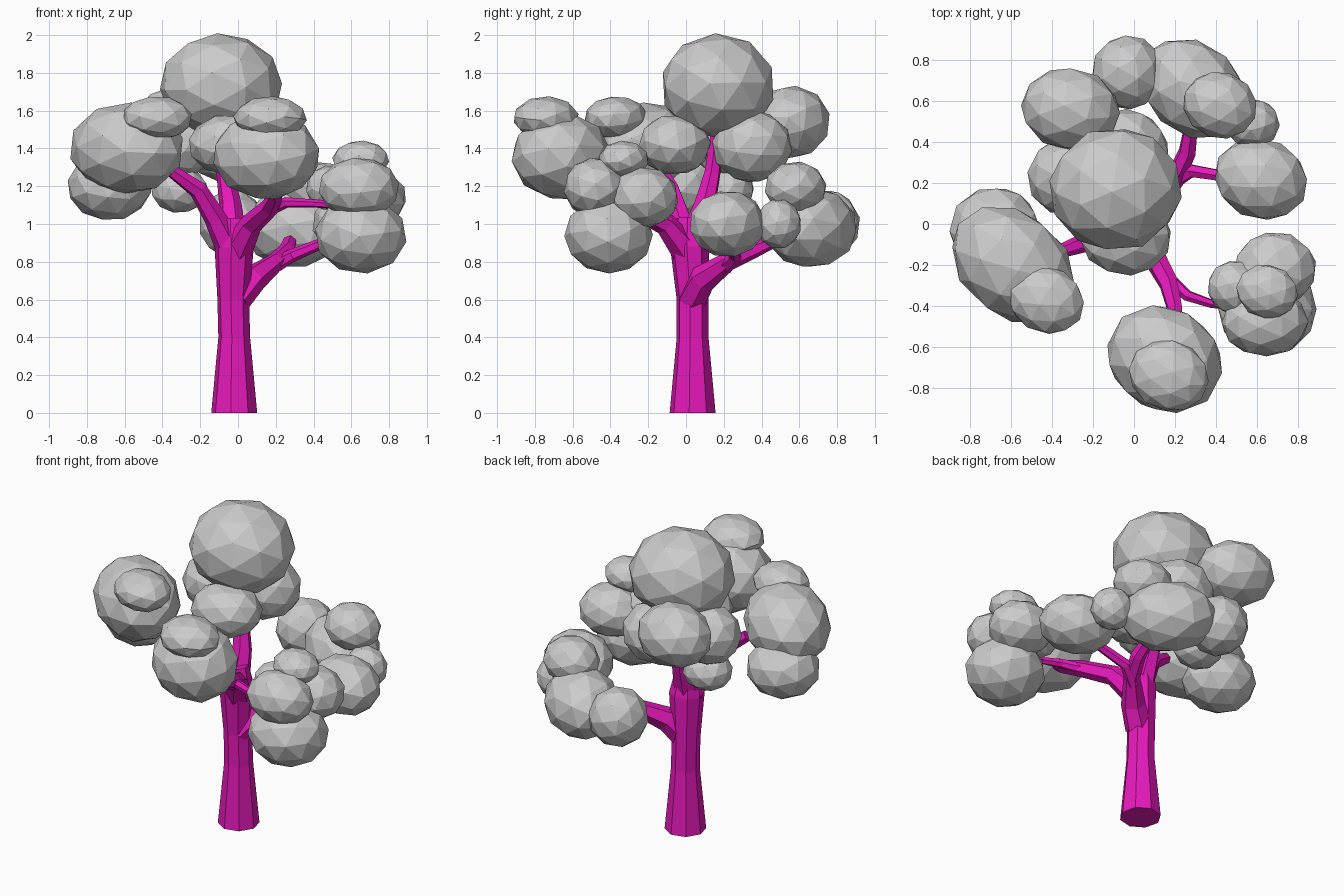
import bpy, bmesh, math, random
from mathutils import Vector, Euler, Matrix

random.seed(4)
bark = bpy.data.materials.new("bark")
bark.diffuse_color = (0.8, 0.01, 0.5, 1)


def finish(bm, name, mat=None):
    bmesh.ops.recalc_face_normals(bm, faces=bm.faces)
    mesh = bpy.data.meshes.new(name)
    bm.to_mesh(mesh)
    bm.free()
    obj = bpy.data.objects.new(name, mesh)
    bpy.context.collection.objects.link(obj)
    if mat:
        mesh.materials.append(mat)
    return obj


def limb(name, points, sides=6):
    """Tapered faceted tube through (x, y, z, radius) points."""
    bm = bmesh.new()
    pos = [Vector(p[:3]) for p in points]
    rings = []
    for i, p in enumerate(points):
        d = (pos[min(i + 1, len(pos) - 1)] - pos[max(i - 1, 0)]).normalized()
        if i == 0 and p[2] == 0:
            d = Vector((0, 0, 1))          # flat foot on the ground
        u = d.cross(Vector((0.15, 1, 0.1))).normalized()
        if abs(d.y) > 0.8:
            u = d.cross(Vector((0, 0, 1))).normalized()
            u = -u if u.x * d.y < 0 else u
        v = d.cross(u)
        if rings:                          # keep ring orientation consistent
            u = (last_u - d * last_u.dot(d)).normalized()
            v = d.cross(u)
        last_u = u
        rings.append([bm.verts.new(pos[i] + p[3] * (
            u * math.cos(2 * math.pi * k / sides) + v * math.sin(2 * math.pi * k / sides)))
            for k in range(sides)])
    for a, b in zip(rings, rings[1:]):
        for k in range(sides):
            n = (k + 1) % sides
            bm.faces.new((a[k], a[n], b[n], b[k]))
    bm.faces.new(rings[0])
    bm.faces.new(rings[-1])
    return finish(bm, name, bark)


def leaves(name, centre, radii, turn=0):
    """Low-poly ellipsoid of foliage, turned about z (degrees)."""
    bm = bmesh.new()
    bmesh.ops.create_icosphere(bm, subdivisions=2, radius=1.02)
    spin = Euler([random.uniform(0, 6.28) for _ in range(3)]).to_matrix()
    m = Matrix.Rotation(math.radians(turn), 3, 'Z') @ Matrix.Diagonal(radii) @ spin
    for v in bm.verts:
        v.co = m @ v.co + Vector(centre)
    return finish(bm, name)


# Trunk
trunk = limb("trunk", [(-0.02, 0.035, 0, 0.123), (-0.02, 0.035, 0.4, 0.085),
                       (-0.025, 0.035, 0.6, 0.085), (-0.02, 0.02, 0.88, 0.105),
                       (-0.03, 0.02, 1.03, 0.075)], 8)

# Branches
limb("low_branch", [(-0.01, 0.03, 0.6, 0.08), (0.08, 0.09, 0.71, 0.075),
                    (0.2, 0.22, 0.80, 0.05), (0.26, 0.35, 0.86, 0.045),
                    (0.29, 0.55, 0.95, 0.03)])
limb("low_twig", [(0.17, 0.2, 0.77, 0.045), (0.28, 0.26, 0.83, 0.035),
                  (0.4, 0.24, 0.88, 0.03), (0.52, 0.22, 0.93, 0.025)])
limb("left_branch", [(-0.03, 0.02, 0.85, 0.08), (-0.12, -0.03, 1.03, 0.06),
                     (-0.21, -0.08, 1.18, 0.05), (-0.35, -0.13, 1.28, 0.035)])
limb("front_branch", [(-0.01, 0.01, 0.85, 0.085), (0.07, -0.11, 1.0, 0.06),
                      (0.17, -0.29, 1.09, 0.05), (0.2, -0.42, 1.15, 0.04),
                      (0.16, -0.58, 1.27, 0.03)])
limb("front_twig", [(0.15, -0.25, 1.07, 0.035), (0.26, -0.35, 1.115, 0.028),
                    (0.38, -0.39, 1.11, 0.022), (0.52, -0.4, 1.1, 0.02)])
limb("top_branch", [(-0.03, 0.03, 0.9, 0.08), (-0.04, 0.1, 1.1, 0.06),
                    (-0.07, 0.14, 1.27, 0.045), (-0.09, 0.17, 1.52, 0.035)])

# Foliage clusters: centre, radii, turn
clusters = {
    "top": [((-0.09, 0.17, 1.73), (0.32, 0.30, 0.275), 0),
            ((-0.31, 0.56, 1.54), (0.24, 0.20, 0.19), -10),
            ((-0.05, 0.35, 1.41), (0.22, 0.21, 0.19), 0),
            ((-0.04, -0.06, 1.42), (0.22, 0.19, 0.16), 0),
            ((-0.32, 0.23, 1.42), (0.20, 0.19, 0.18), 0),
            ((-0.31, 0.22, 1.18), (0.15, 0.14, 0.12), 0)],
    "left": [((-0.59, -0.20, 1.40), (0.33, 0.25, 0.24), -40),
             ((-0.43, -0.37, 1.56), (0.19, 0.16, 0.115), -25),
             ((-0.68, -0.03, 1.20), (0.22, 0.21, 0.18), 0)],
    "front": [((0.15, -0.66, 1.36), (0.29, 0.25, 0.23), -30),
              ((0.17, -0.74, 1.56), (0.195, 0.17, 0.115), -20)],
    "right": [((0.65, -0.41, 0.94), (0.24, 0.23, 0.20), 0),
              ((0.64, -0.48, 1.19), (0.21, 0.165, 0.16), 0),
              ((0.69, -0.22, 1.14), (0.20, 0.18, 0.16), 0),
              ((0.49, -0.31, 1.19), (0.13, 0.13, 0.12), 0),
              ((0.65, -0.33, 1.34), (0.15, 0.13, 0.10), -15)],
    "back": [((0.62, 0.22, 1.00), (0.23, 0.195, 0.175), -20),
             ((0.58, 0.49, 1.00), (0.13, 0.12, 0.13), 0),
             ((0.42, 0.58, 1.19), (0.18, 0.16, 0.14), -20),
             ((0.29, 0.66, 0.98), (0.28, 0.22, 0.21), -40),
             ((-0.03, 0.74, 1.00), (0.175, 0.18, 0.18), 0)],
}
for part, blobs in clusters.items():
    for i, blob in enumerate(blobs):
        leaves(f"{part}_leaves_{i + 1}", *blob)
